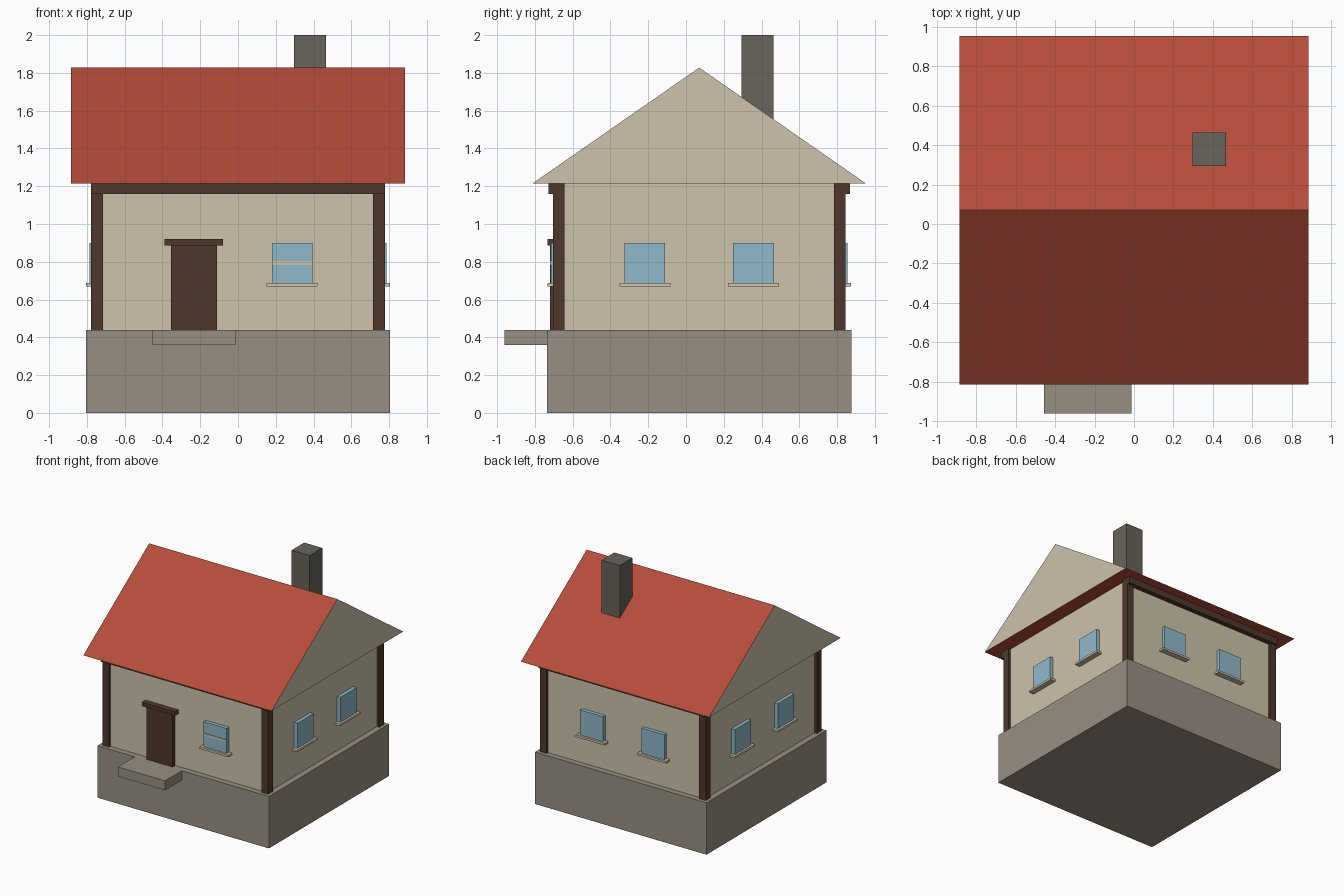
import bpy, bmesh

if "Cube" in bpy.data.objects:
    bpy.data.objects.remove(bpy.data.objects["Cube"])

CY = 0.07          # the house sits slightly behind the origin
WALL = 0.755       # half width of the walls


def material(name, hex_code):
    def lin(c):
        return c / 12.92 if c <= 0.04045 else ((c + 0.055) / 1.055) ** 2.4
    m = bpy.data.materials.new(name)
    rgb = [lin(int(hex_code[i:i + 2], 16) / 255) for i in (0, 2, 4)]
    m.diffuse_color = (*rgb, 1)
    m.use_nodes = True
    m.node_tree.nodes["Principled BSDF"].inputs["Base Color"].default_value = m.diffuse_color
    return m


plaster = material("plaster", "CDC3AB")
stone = material("stone", "978F83")
timber = material("dark timber", "4F392C")
glass = material("window blue", "90B9CA")
tile = material("roof red", "B54C39")
brick = material("chimney grey", "68635C")


def add_object(name, bm, mats):
    bmesh.ops.recalc_face_normals(bm, faces=bm.faces)
    me = bpy.data.meshes.new(name)
    bm.to_mesh(me)
    bm.free()
    for m in mats:
        me.materials.append(m)
    ob = bpy.data.objects.new(name, me)
    bpy.context.collection.objects.link(ob)
    return ob


def box(name, x, y, z, mat):
    """Box from (min, max) pairs."""
    bm = bmesh.new()
    bmesh.ops.create_cube(bm, size=1)
    for v in bm.verts:
        v.co = [r[0] if c < 0 else r[1] for c, r in zip(v.co, (x, y, z))]
    return add_object(name, bm, [mat])


def wall_box(name, side, along, out, z, mat):
    """Box on one wall: 'along' is its span on the wall, 'out' its depth from the centre."""
    axis, s = side
    depth = sorted((s * out[0], s * out[1]))
    if axis == "y":
        return box(name, along, [CY + d for d in depth], z, mat)
    return box(name, depth, [CY + a for a in along], z, mat)


# Foundation, door step and walls
box("foundation", (-0.805, 0.805), (CY - 0.805, CY + 0.805), (0, 0.44), stone)
box("door_step", (-0.455, -0.013), (-0.96, CY - 0.805), (0.36, 0.44), stone)
box("walls", (-WALL, WALL), (CY - WALL, CY + WALL), (0.44, 1.215), plaster)

# Corner posts, and eaves beams on front and back
for s in (-1, 1):
    for t in (-1, 1):
        wall_box("corner_post", ("y", s), sorted((t * 0.715, t * 0.777)),
                 (0.713, 0.775), (0.44, 1.215), timber)
    wall_box("eaves_beam", ("y", s), (-0.777, 0.777), (0.715, 0.798), (1.158, 1.215), timber)

# Door with lintel
FRONT = ("y", -1)
wall_box("door", FRONT, (-0.355, -0.11), (0.74, 0.791), (0.44, 0.89), timber)
wall_box("door_lintel", FRONT, (-0.388, -0.08), (0.74, 0.802), (0.886, 0.92), timber)


# Windows with sills
def window(side, c):
    wall_box("window", side, (c - 0.108, c + 0.108), (0.74, 0.786), (0.685, 0.90), glass)
    wall_box("window_sill", side, (c - 0.135, c + 0.135), (0.74, 0.804), (0.67, 0.688), plaster)


window(FRONT, 0.287)
wall_box("window_bar", FRONT, (0.179, 0.395), (0.78, 0.791), (0.784, 0.805), plaster)
for side in (("y", 1), ("x", 1), ("x", -1)):
    for c in (-0.288, 0.288):
        window(side, c)

# Gabled roof: triangular profile extruded along x, plaster gable ends
bm = bmesh.new()
profile = ((CY - 0.882, 1.215), (CY + 0.882, 1.215), (CY, 1.828))
face = bm.faces.new([bm.verts.new((-0.883, y, z)) for y, z in profile])
ext = bmesh.ops.extrude_face_region(bm, geom=[face], use_keep_orig=True)
for v in ext["geom"]:
    if isinstance(v, bmesh.types.BMVert):
        v.co.x = 0.883
bm.normal_update()
for f in bm.faces:
    f.material_index = 1 if abs(f.normal.x) > 0.9 else 0
add_object("roof", bm, [tile, plaster])

# Chimney
box("chimney", (0.297, 0.467), (0.293, 0.463), (1.4, 2.0), brick)
